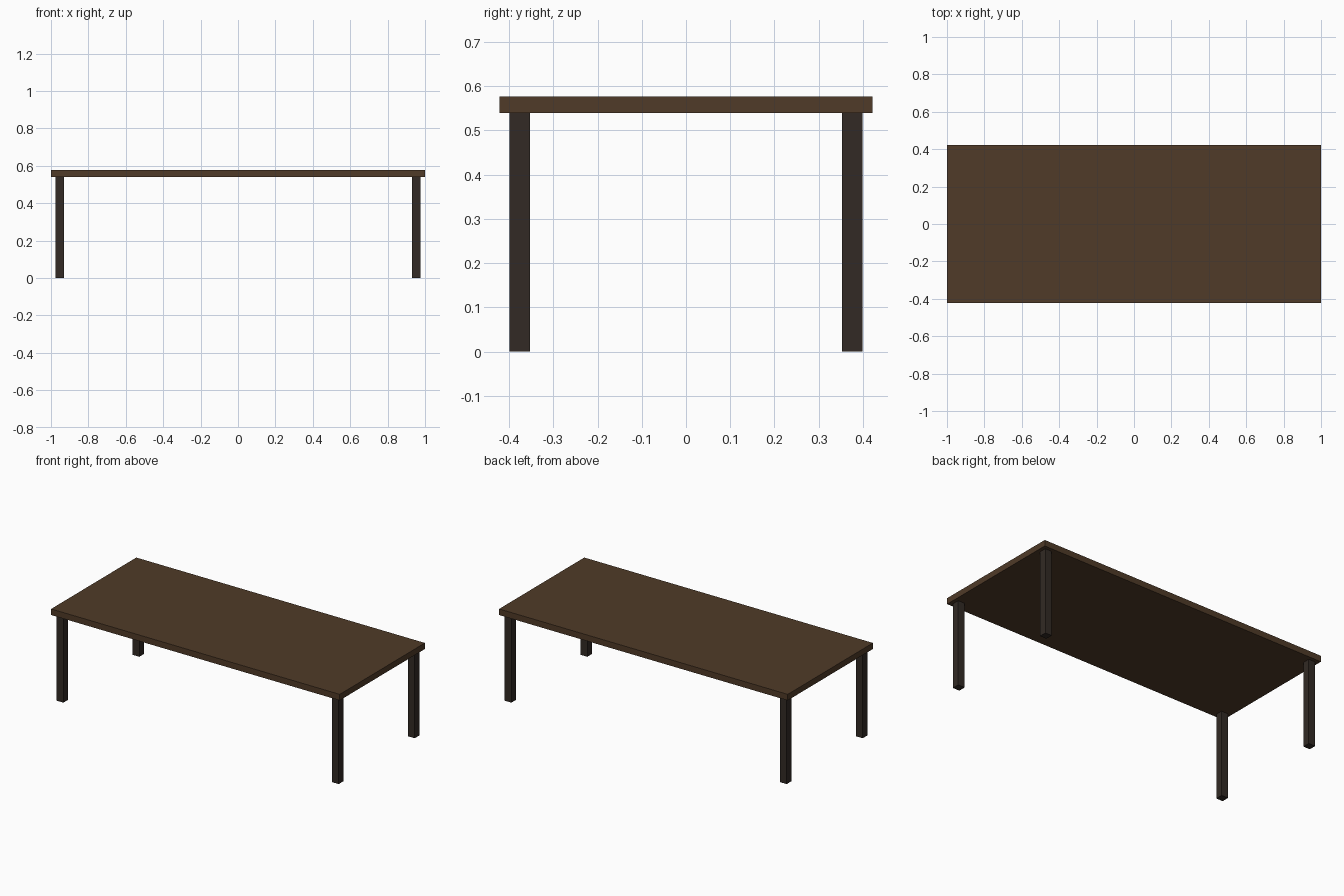
import bpy

if "Cube" in bpy.data.objects:
    bpy.data.objects.remove(bpy.data.objects["Cube"])


def material(name, color):
    mat = bpy.data.materials.new(name)
    mat.diffuse_color = (*color, 1)
    mat.use_nodes = True
    mat.node_tree.nodes["Principled BSDF"].inputs["Base Color"].default_value = mat.diffuse_color
    return mat


def box(name, size, center, mat):
    bpy.ops.mesh.primitive_cube_add(size=1, location=center)
    obj = bpy.context.object
    obj.name = name
    obj.scale = size
    bpy.ops.object.transform_apply(location=False, rotation=False, scale=True)
    obj.data.materials.append(mat)
    return obj


top_wood = material("brown_wood", (0.08, 0.043, 0.021))
leg_wood = material("dark_wood", (0.032, 0.023, 0.018))

LEG_HEIGHT = 0.539
TOP_THICKNESS = 0.038
LEG_WIDTH = 0.046

# Table top
box("table_top", (2.0, 0.843, TOP_THICKNESS),
    (0, 0, LEG_HEIGHT + TOP_THICKNESS / 2), top_wood)

# Four square legs, inset slightly from the corners
for y_name, sy in (("front", -1), ("back", 1)):
    for x_name, sx in (("left", -1), ("right", 1)):
        box(f"{y_name}_{x_name}_leg", (LEG_WIDTH, LEG_WIDTH, LEG_HEIGHT),
            (sx * 0.954, sy * 0.376, LEG_HEIGHT / 2), leg_wood)
